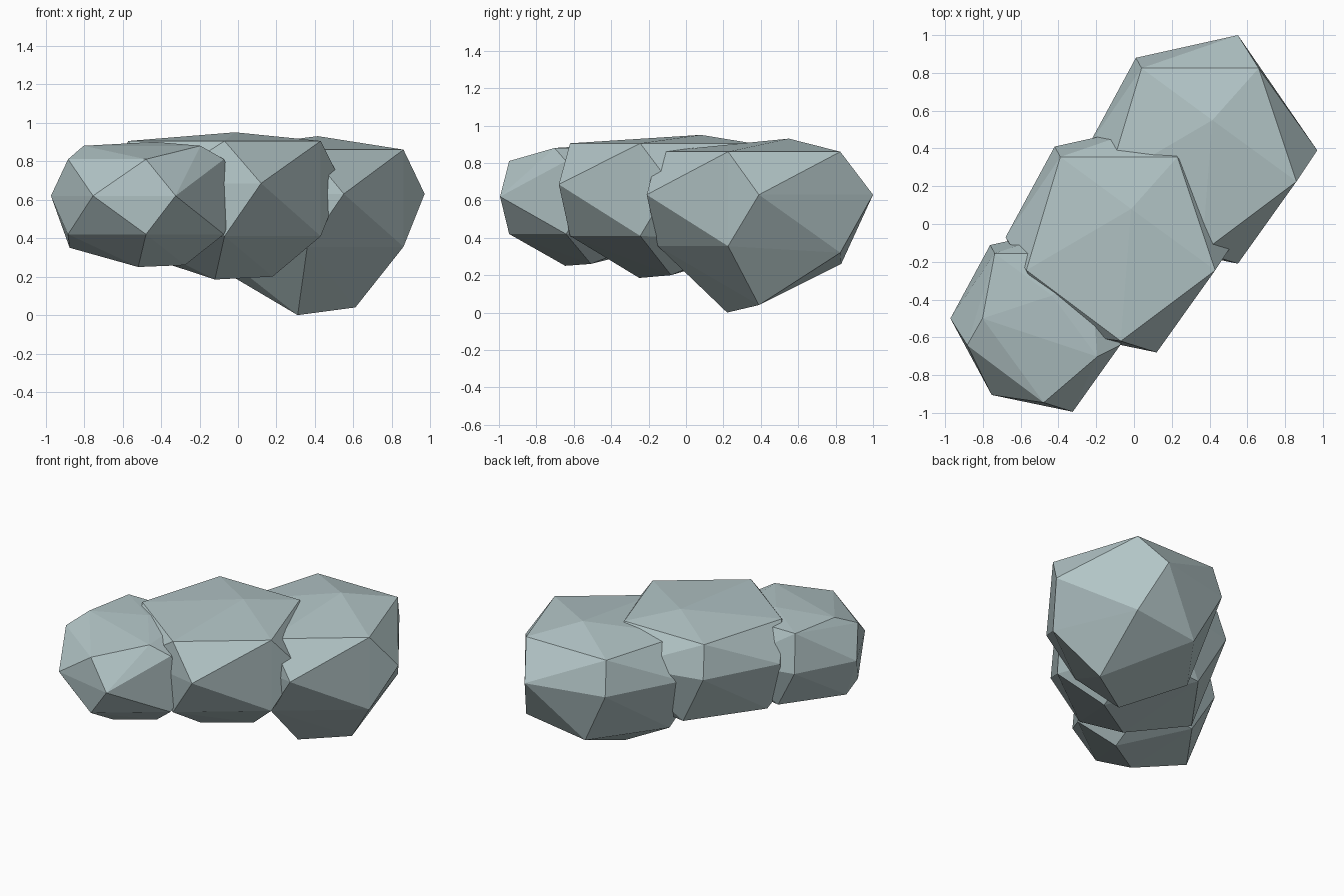
import bpy, bmesh

if "Cube" in bpy.data.objects:
    bpy.data.objects.remove(bpy.data.objects["Cube"])

stone = bpy.data.materials.new("pale_blue_grey_stone")
stone.diffuse_color = (0.45, 0.56, 0.57, 1)
stone.use_nodes = True
stone.node_tree.nodes["Principled BSDF"].inputs["Base Color"].default_value = stone.diffuse_color

# Shared boulder plan: offsets from the boulder centre
FRONT = [(-0.51, -0.175), (-0.01, -0.55), (0.49, -0.175)]
BACK = [(0.29, 0.425), (-0.33, 0.425)]
BELT = [(0.60, -0.01), (0.18, 0.60), (-0.36, 0.48),
        (-0.62, 0.0), (-0.35, -0.50), (0.18, -0.61)]
UNDER = [(-0.17, 0.43), (-0.50, -0.03)]
PEAK = [(0.045, 0.15)]
FOOT_A, FOOT_B = [(0.24, -0.01)], [(-0.06, -0.18)]
SHOULDER = [(-0.41, 0.0), (0.34, -0.25)]


def boulder(name, cx, cy, s, peak, front_top, back_top, belt, low,
            back_low, under, foot_a, foot_b, shoulder=None):
    """Faceted boulder: the hull of a few level rings of points."""
    layers = [(PEAK, peak), (FRONT, front_top), (BACK, back_top), (BELT, belt),
              (FRONT, low), (BACK[:1], back_low), (UNDER, under),
              (FOOT_A, foot_a), (FOOT_B, foot_b)]
    if shoulder:
        layers.append((SHOULDER, shoulder))
    bm = bmesh.new()
    for pts, z in layers:
        for x, y in pts:
            bm.verts.new((cx + s * x, cy + s * y, z))
    res = bmesh.ops.convex_hull(bm, input=bm.verts[:])
    loose = [v for v in bm.verts if not v.link_faces]
    bmesh.ops.delete(bm, geom=loose, context='VERTS')
    bmesh.ops.recalc_face_normals(bm, faces=bm.faces[:])
    me = bpy.data.meshes.new(name)
    bm.to_mesh(me)
    bm.free()
    me.materials.append(stone)
    ob = bpy.data.objects.new(name, me)
    bpy.context.collection.objects.link(ob)
    return ob


# Three overlapping boulders in a diagonal row
boulder("back_boulder", 0.37, 0.40, 1.0, 0.93, 0.86, 0.86, 0.63,
        0.355, 0.32, 0.26, 0.04, 0.0)
boulder("middle_boulder", -0.06, -0.07, 1.0, 0.95, 0.905, 0.905, 0.685,
        0.41, 0.38, 0.33, 0.20, 0.185)
boulder("front_boulder", -0.47, -0.50, 0.81, 0.90, 0.81, 0.88, 0.62,
        0.42, 0.40, 0.35, 0.26, 0.25, shoulder=0.88)
